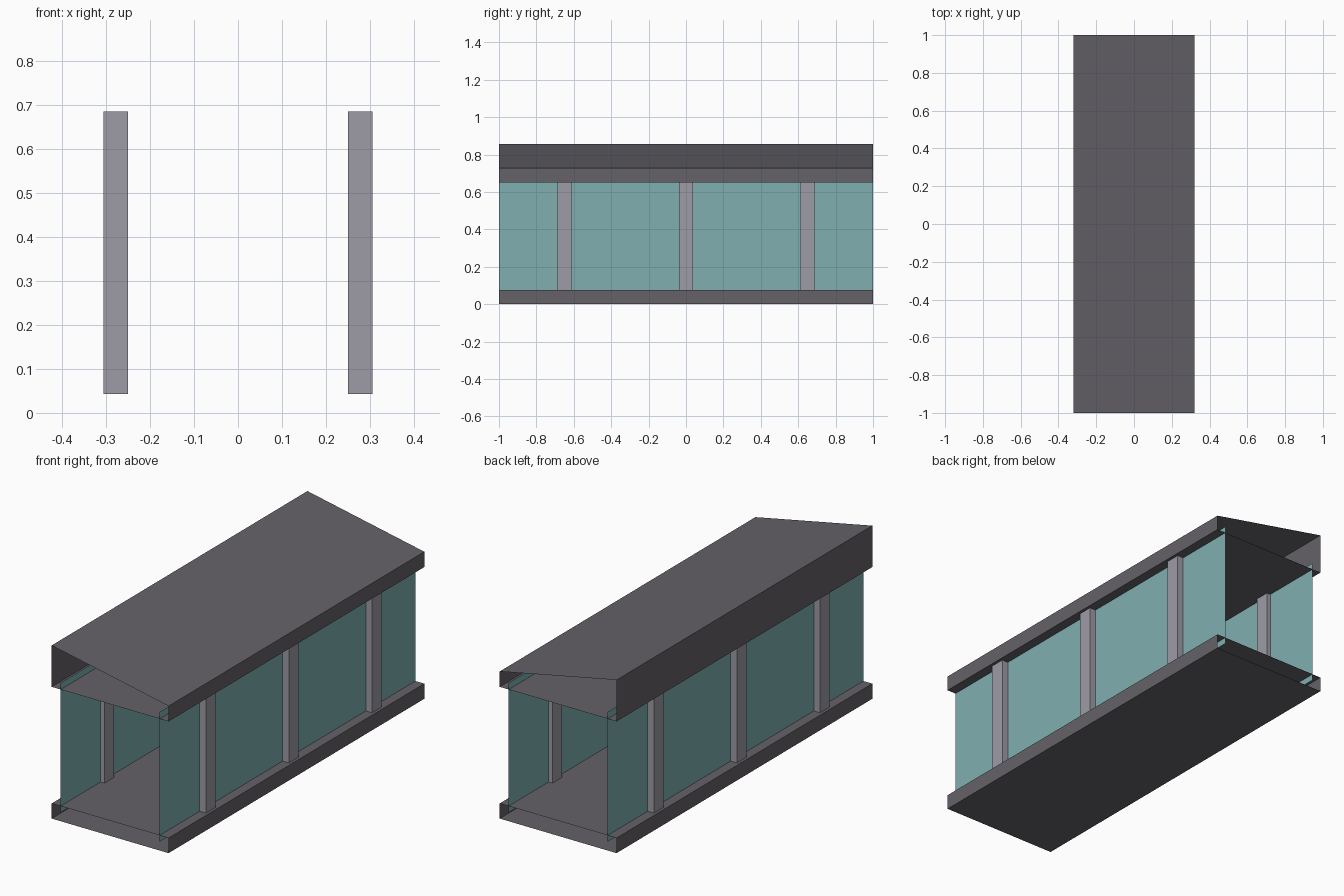
import bpy

if "Cube" in bpy.data.objects:
    bpy.data.objects.remove(bpy.data.objects["Cube"])


def material(name, rgb):
    m = bpy.data.materials.new(name)
    m.diffuse_color = (*rgb, 1)
    m.use_nodes = True
    m.node_tree.nodes["Principled BSDF"].inputs["Base Color"].default_value = m.diffuse_color
    return m


SLAB = material("dark grey", (0.128, 0.122, 0.137))
POST = material("light grey", (0.34, 0.33, 0.38))
GLASS = material("teal glass", (0.215, 0.43, 0.44))


def add_mesh(name, verts, faces, mat):
    mesh = bpy.data.meshes.new(name)
    mesh.from_pydata(verts, [], faces)
    mesh.materials.append(mat)
    obj = bpy.data.objects.new(name, mesh)
    bpy.context.collection.objects.link(obj)
    return obj


def open_tube(name, profile, mat):
    """Extrude an anticlockwise (x, z) profile along y, ends left open."""
    n = len(profile)
    verts = [(x, y, z) for y in (-1, 1) for x, z in profile]
    faces = [(i, i + n, (i + 1) % n + n, (i + 1) % n)[::-1] for i in range(n)]
    return add_mesh(name, verts, faces, mat)


# Floor slab and sloping roof, both hollow with open ends
W = 0.32
open_tube("floor", [(-W, 0), (W, 0), (W, 0.075), (-W, 0.075)], SLAB)
open_tube("roof", [(-W, 0.652), (W, 0.652), (W, 0.728), (-W, 0.857)], SLAB)

Z0, Z1 = 0.043, 0.685
for side, s in (("left", -1), ("right", 1)):
    # Single-sheet glass wall
    x = s * 0.271
    quad = [(x, -1, Z0), (x, 1, Z0), (x, 1, Z1), (x, -1, Z1)]
    add_mesh(side + "_glass", quad, [(0, 1, 2, 3)[::s]], GLASS)

    # Three posts standing through the glass
    for i, y in enumerate((-0.65, 0, 0.65)):
        bpy.ops.mesh.primitive_cube_add(size=1, location=(s * 0.2775, y, (Z0 + Z1) / 2))
        post = bpy.context.object
        post.name = f"{side}_post_{i + 1}"
        post.scale = (0.055, 0.075, Z1 - Z0)
        post.data.materials.append(POST)
